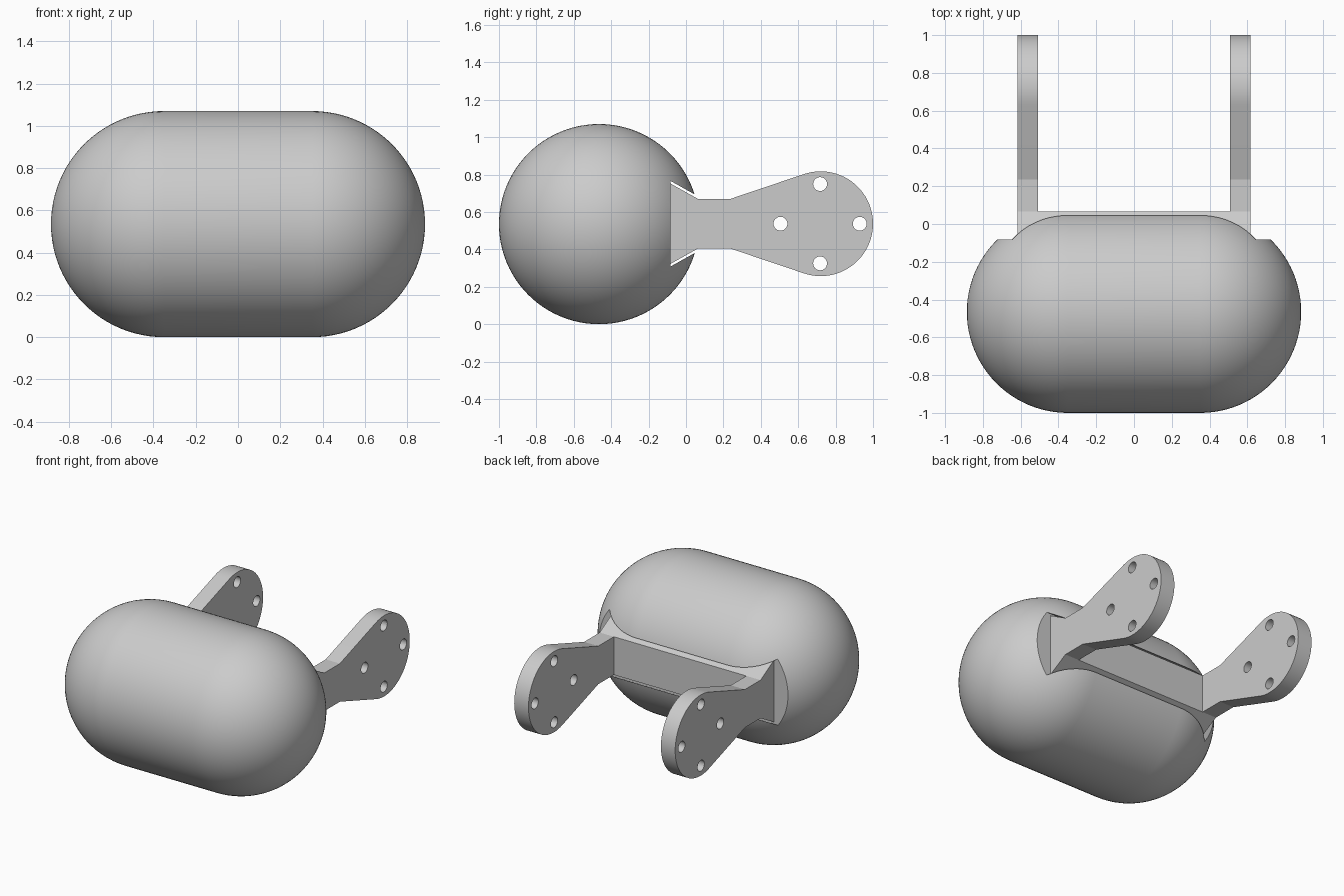
import bpy, bmesh, math
from mathutils import Matrix, Vector

if "Cube" in bpy.data.objects:
    bpy.data.objects.remove(bpy.data.objects["Cube"], do_unlink=True)

ZC = 0.537                      # shared centre height
R, HALF, BODY_Y = 0.535, 0.35, -0.465
OUTER, INNER = 0.617, 0.508     # arm side planes
BACK, FLOOR = 0.065, -0.083     # bar back face and slot floor
SLOPE = 0.56

grey = bpy.data.materials.new("plain_grey")
grey.use_nodes = True
grey.diffuse_color = (0.6, 0.6, 0.6, 1)
grey.node_tree.nodes["Principled BSDF"].inputs["Base Color"].default_value = (0.6, 0.6, 0.6, 1)


def make(name, bm):
    bmesh.ops.recalc_face_normals(bm, faces=bm.faces)
    mesh = bpy.data.meshes.new(name)
    bm.to_mesh(mesh)
    bm.free()
    mesh.materials.append(grey)
    obj = bpy.data.objects.new(name, mesh)
    bpy.context.collection.objects.link(obj)
    return obj


def extrude_x(name, outline, half):
    """Extrude a closed (y, z offset) outline symmetrically along x."""
    bm = bmesh.new()
    face = bm.faces.new([bm.verts.new((-half, y, ZC + z)) for y, z in outline])
    new = bmesh.ops.extrude_face_region(bm, geom=[face])["geom"]
    verts = [v for v in new if isinstance(v, bmesh.types.BMVert)]
    bmesh.ops.translate(bm, verts=verts, vec=(2 * half, 0, 0))
    return make(name, bm)


def activate(obj):
    bpy.ops.object.select_all(action='DESELECT')
    obj.select_set(True)
    bpy.context.view_layer.objects.active = obj


def cut(obj, cutter):
    cutter.hide_render = True
    mod = obj.modifiers.new("cut", 'BOOLEAN')
    mod.operation, mod.solver, mod.object = 'DIFFERENCE', 'EXACT', cutter
    activate(obj)
    bpy.ops.object.modifier_apply(modifier=mod.name)
    bpy.data.objects.remove(cutter, do_unlink=True)


def mirrored(upper):
    """Close an upper outline with its reflection below the centre line."""
    return upper + [(y, -z) for y, z in reversed(upper) if abs(z) > 1e-6]


# Capsule body: half-circle ends revolved about the x axis
bm = bmesh.new()
N = 24
arc = [(HALF + R * math.cos(a), R * math.sin(a))
       for a in (math.pi / 2 * i / N for i in range(N + 1))]
profile = arc + [(-x, r) for x, r in reversed(arc)]
verts = [bm.verts.new((x, BODY_Y, R + r)) for x, r in profile]
edges = [bm.edges.new(pair) for pair in zip(verts, verts[1:])]
bmesh.ops.spin(bm, geom=verts + edges, cent=(0, BODY_Y, R), axis=(1, 0, 0),
               angle=math.tau, steps=96, use_duplicate=False)
bmesh.ops.remove_doubles(bm, verts=bm.verts, dist=1e-4)
body = make("capsule_body", bm)

# Dovetail slot across the back of the body
slot_end = 0.2
slot_half = 0.229
slot = mirrored([(FLOOR, slot_half), (slot_end, slot_half - SLOPE * (slot_end - FLOOR))])
cut(body, extrude_x("slot_cutter", slot, 1.2))

# Bracket: dovetail bar, neck and rounded arm ends in one outline
neck, ear_y, ear_r = 0.132, 0.72, 0.28
neck_end = 0.235
d = Vector((neck_end - ear_y, neck))
start = math.atan2(d.y, d.x) - math.acos(ear_r / d.length)   # tangent point
upper = [(FLOOR, neck + SLOPE * (BACK - FLOOR)), (BACK, neck), (neck_end, neck)]
upper += [(ear_y + ear_r * math.cos(start * (1 - i / 24)),
           ear_r * math.sin(start * (1 - i / 24))) for i in range(25)]
bracket = extrude_x("mounting_bracket", mirrored(upper), OUTER)

# Gap between the arms
gap = mirrored([(BACK, 0.5), (1.2, 0.5)])
cut(bracket, extrude_x("gap_cutter", gap, INNER))

# Four bolt holes through both arms
bm = bmesh.new()
for i in range(4):
    a = i * math.pi / 2
    place = Matrix.Translation((0, ear_y - 0.003 + 0.212 * math.cos(a), ZC + 0.212 * math.sin(a)))
    bmesh.ops.create_cone(bm, cap_ends=True, segments=32, radius1=0.037, radius2=0.037,
                          depth=2, matrix=place @ Matrix.Rotation(math.pi / 2, 4, 'Y'))
cut(bracket, make("hole_cutter", bm))

# Smooth shading with crisp edges
for obj in (body, bracket):
    activate(obj)
    bpy.ops.object.shade_smooth_by_angle(angle=math.radians(15))
